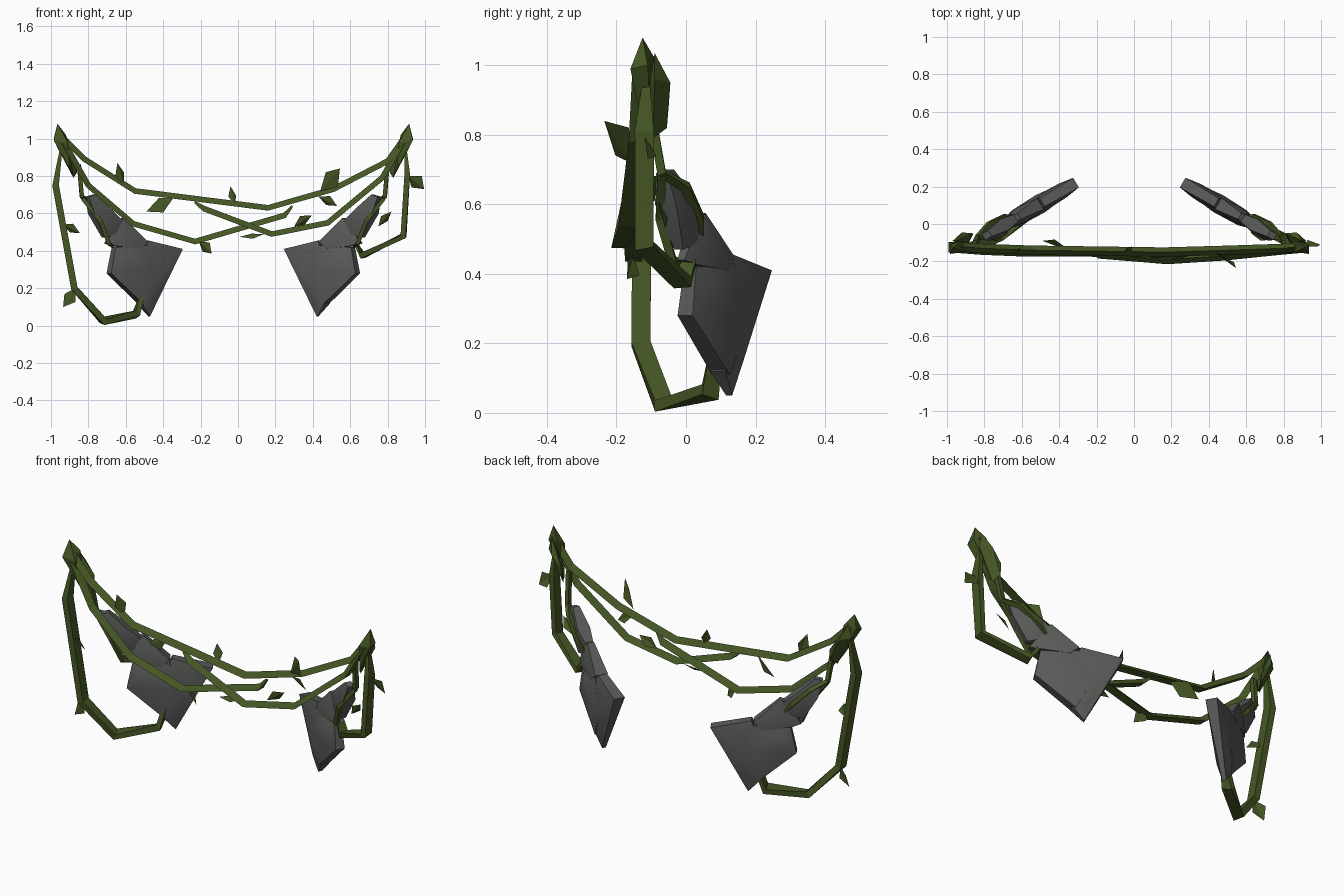
import bpy, bmesh, math
from mathutils import Vector

if "Cube" in bpy.data.objects:
    bpy.data.objects.remove(bpy.data.objects["Cube"], do_unlink=True)

MIRROR_X = -0.025  # symmetry plane of the paired parts


def material(name, rgb):
    m = bpy.data.materials.new(name)
    m.use_nodes = True
    m.diffuse_color = (*rgb, 1)
    bsdf = m.node_tree.nodes["Principled BSDF"]
    bsdf.inputs["Base Color"].default_value = (*rgb, 1)
    bsdf.inputs["Roughness"].default_value = 0.9
    return m


GREEN = material("vine green", (0.06, 0.095, 0.018))
GREY = material("stone grey", (0.1, 0.105, 0.1))


def finish(bm, name, mat, smooth=False):
    bmesh.ops.recalc_face_normals(bm, faces=bm.faces)
    mesh = bpy.data.meshes.new(name)
    bm.to_mesh(mesh)
    bm.free()
    mesh.materials.append(mat)
    ob = bpy.data.objects.new(name, mesh)
    bpy.context.collection.objects.link(ob)
    if smooth:
        bpy.ops.object.select_all(action="DESELECT")
        ob.select_set(True)
        bpy.context.view_layer.objects.active = ob
        bpy.ops.object.shade_smooth_by_angle(angle=math.radians(35))


def flip(points):
    return [(2 * MIRROR_X - p[0], *p[1:]) for p in points]


def hull(name, points, mat, smooth=False):
    bm = bmesh.new()
    for p in points:
        bm.verts.new(p)
    res = bmesh.ops.convex_hull(bm, input=bm.verts)
    loose = [g for g in res["geom_interior"] if isinstance(g, bmesh.types.BMVert)]
    bmesh.ops.delete(bm, geom=loose, context="VERTS")
    bmesh.ops.dissolve_limit(bm, angle_limit=0.02, verts=bm.verts, edges=bm.edges)
    finish(bm, name, mat, smooth)


FLAT = ((-1, -1), (1, -1), (1, 1), (-1, 1))
RIDGED = ((-1, -1), (1, -1), (0, 1))


def vine(name, path, width=0.05, thick=0.03, start=1.0, end=0.4, section=FLAT):
    """Sweep a section along a path, with its own scale at each end."""
    pts = [Vector(p) for p in path]
    last = len(pts) - 1
    bm = bmesh.new()
    rings = []
    for i, p in enumerate(pts):
        t = (pts[min(i + 1, last)] - pts[max(i - 1, 0)]).normalized()
        side = Vector((0, 1, 0))
        side = (side - t * side.dot(t)).normalized()
        up = t.cross(side)
        # keep the ridge upwards on paths that run towards -x
        if section is RIDGED and up.z < 0:
            up = -up
        s = {0: start, last: end}.get(i, 1)
        rings.append([bm.verts.new(p + side * u * width * s / 2 + up * v * thick * s / 2)
                      for u, v in section])
    n = len(section)
    for r, q in zip(rings, rings[1:]):
        for k in range(n):
            bm.faces.new((r[k], r[(k + 1) % n], q[(k + 1) % n], q[k]))
    bm.faces.new(rings[0])
    bm.faces.new(rings[-1])
    finish(bm, name, GREEN)


def leaf(name, base, tip, width, tilt):
    """Diamond leaf folded along its midrib."""
    b, t = Vector(base), Vector(tip)
    d = (t - b).normalized()
    flat = d.cross(Vector((0, 1, 0))).normalized()
    deep = d.cross(flat)
    side = flat * math.cos(tilt) + deep * math.sin(tilt)
    mid = b.lerp(t, 0.5)
    fold = side.cross(d) * width * 0.15
    bm = bmesh.new()
    vb, vt, vl, vr = (bm.verts.new(p) for p in
                      (b, t, mid + side * width / 2 + fold, mid - side * width / 2 + fold))
    bm.faces.new((vb, vl, vt))
    bm.faces.new((vb, vt, vr))
    finish(bm, name, GREEN)


# Stone axes: each chunk is an (x, z, half thickness) outline on a slanted plane
def slab(outline):
    out = []
    for x, z, h in outline:
        y = -0.05 + 0.59 * (x + 0.77)
        for s in (-1, 1):
            out.append((x - 0.51 * s * h, y + 0.86 * s * h, z))
    return out


CHUNKS = {
    "handle_upper": [(-.805, .69, .018), (-.77, .70, .018), (-.69, .62, .035), (-.62, .555, .02),
                     (-.655, .49, .02), (-.72, .47, .015), (-.785, .60, .035), (-.72, .57, .046)],
    "handle_lower": [(-.64, .565, .018), (-.615, .575, .018), (-.50, .45, .035),
                     (-.54, .41, .04), (-.66, .425, .03), (-.71, .44, .012), (-.61, .48, .045)],
    "axe_head": [(-.665, .42, .02), (-.50, .43, .035), (-.445, .255, .045),
                 (-.515, .11, .03), (-.69, .28, .025), (-.62, .40, .04), (-.63, .29, .046),
                 (-.50, .30, .052)],
    "axe_edge": [(-.49, .455, .025), (-.51, .41, .035), (-.445, .255, .045), (-.53, .12, .025),
                 (-.31, .41, .03), (-.38, .37, .042), (-.46, .14, .034), (-.475, .05, .01)],
}
for part, outline in CHUNKS.items():
    pts = slab(outline)
    hull("right_" + part, pts, GREY, True)
    hull("left_" + part, flip(pts), GREY, True)

# Knots of foliage where the vines meet
SPIKE = [(-.965, -.125, 1.08), (-.985, -.16, .99), (-.985, -.11, 1.0), (-.92, -.09, 1.02),
         (-.91, -.15, .98), (-.90, -.13, .84), (-.88, -.10, .80)]
CLUMP = [(-.95, -.09, 1.035), (-.92, -.045, .95), (-.86, -.05, .88), (-.86, -.055, .82),
         (-.88, -.095, .79), (-.97, -.09, .96), (-.91, -.12, .9)]
for part, pts in (("knot_spike", SPIKE), ("knot_clump", CLUMP)):
    hull("right_" + part, pts, GREEN)
    hull("left_" + part, flip(pts), GREEN)

# Vines strung across the span
vine("upper_vine", [(-.95, -.12, 1.02), (-.82, -.13, .89), (-.55, -.14, .72), (.16, -.15, .63),
                    (.51, -.14, .73), (.80, -.13, .88), (.90, -.12, 1.02)], end=1, section=RIDGED)
vine("right_swag_vine", [(-.93, -.13, .98), (-.80, -.14, .75), (-.56, -.15, .545),
                         (-.23, -.15, .45), (.25, -.16, .59), (.29, -.16, .64)], section=RIDGED)
vine("left_swag_vine", [(.88, -.13, .98), (.77, -.14, .79), (.48, -.17, .55),
                        (.18, -.19, .49), (-.18, -.16, .625), (-.23, -.15, .66)], section=RIDGED)

# Vines hanging at the ends and hooking onto the axes
vine("right_hanging_vine", [(-.945, -.115, .95), (-.975, -.125, .75), (-.875, -.13, .2),
                            (-.72, -.065, .025), (-.545, .07, .06), (-.51, .085, .17)],
     .055, .035, start=.4, end=.7)
vine("left_hanging_vine", [(.895, -.115, .95), (.905, -.12, .81), (.885, -.12, .48),
                           (.665, -.01, .375), (.63, .01, .44)], .055, .03, start=.4, end=.7)
BACK_WRAP = [(-.85, -.10, .86), (-.835, -.07, .69), (-.775, 0, .65), (-.69, .04, .56), (-.64, .045, .5)]
FRONT_WRAP = [(-.83, -.07, .68), (-.735, -.075, .56), (-.69, -.04, .44), (-.67, .01, .42)]
for part, path in (("back_wrap_vine", BACK_WRAP), ("front_wrap_vine", FRONT_WRAP)):
    vine("right_" + part, path, .025, .022)
    vine("left_" + part, flip(path), .025, .022)

# Leaves: base, tip, width, tilt
LEAVES = [
    ((-.61, -.14, .75), (-.645, -.16, .87), .06, .6),
    ((-.345, -.14, .685), (-.49, -.09, .61), .09, .5),
    ((-.015, -.15, .645), (-.04, -.13, .745), .05, .6),
    ((.44, -.16, .72), (.545, -.235, .84), .11, -.4),
    ((.43, -.14, .69), (.53, -.15, .64), .06, .5),
    ((-.21, -.15, .45), (-.14, -.17, .385), .07, .5),
    ((.14, -.17, .49), (.01, -.18, .475), .04, .8),
    ((.30, -.17, .53), (.395, -.15, .59), .06, .5),
    ((-.94, -.13, .54), (-.845, -.15, .495), .06, .6),
    ((-.87, -.13, .2), (-.935, -.12, .10), .08, .4),
    ((.91, -.12, .80), (.995, -.11, .73), .09, .4),
    ((.75, -.06, .53), (.82, -.08, .61), .05, .5),
]
for i, args in enumerate(LEAVES):
    leaf(f"leaf_{i + 1}", *args)
